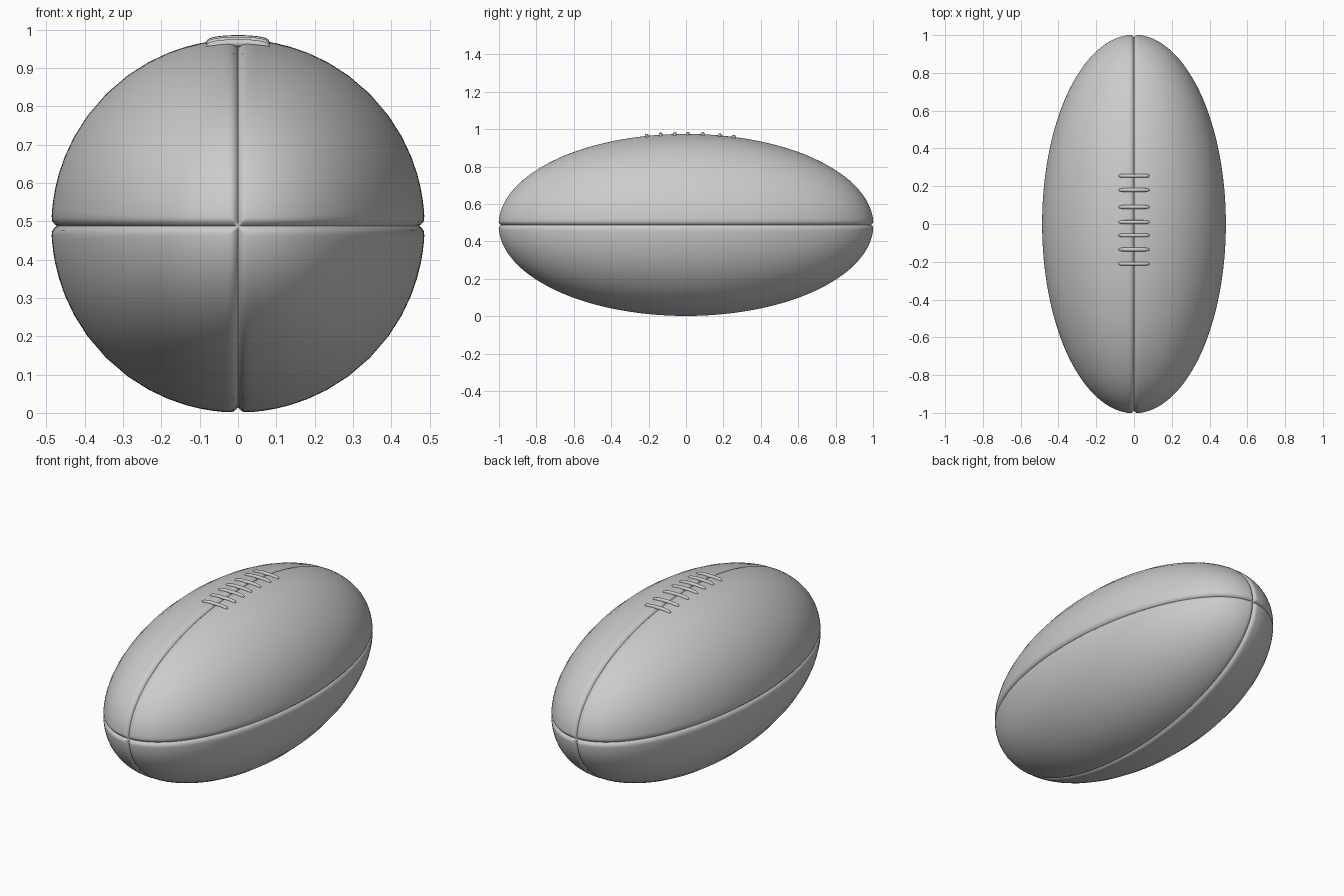
import bpy, bmesh, math
from mathutils import Vector

RADIUS, HALF_LENGTH, CENTRE_Z = 0.487, 1.003, 0.488
SEAM_WIDTH, SEAM_DEPTH = 0.02, 0.014

cube = bpy.data.objects.get("Cube")
if cube:
    bpy.data.objects.remove(cube, do_unlink=True)

grey = bpy.data.materials.new("light_grey")
grey.use_nodes = True
grey.diffuse_color = (0.6, 0.6, 0.6, 1)
grey.node_tree.nodes["Principled BSDF"].inputs["Base Color"].default_value = grey.diffuse_color


def shaped_sphere(name, segments, rings, shape):
    """Unit sphere whose vertices are moved by a shaping function."""
    bm = bmesh.new()
    bmesh.ops.create_uvsphere(bm, u_segments=segments, v_segments=rings, radius=1)
    for v in bm.verts:
        v.co = shape(v.co.copy())
    bmesh.ops.recalc_face_normals(bm, faces=bm.faces)
    for f in bm.faces:
        f.smooth = True
    mesh = bpy.data.meshes.new(name)
    bm.to_mesh(mesh)
    bm.free()
    mesh.materials.append(grey)
    obj = bpy.data.objects.new(name, mesh)
    bpy.context.collection.objects.link(obj)
    return obj


def ball_shape(p):
    # Crowd the meridians towards the four seams
    quarter = math.pi / 2
    angle = math.atan2(p.y, p.x)
    seam = round(angle / quarter) * quarter
    d = (angle - seam) / (quarter / 2)
    angle = seam + math.copysign(abs(d) ** 2.5, d) * quarter / 2
    r = math.hypot(p.x, p.y) * RADIUS
    x, y, z = r * math.cos(angle), p.z * HALF_LENGTH, r * math.sin(angle)
    # Press the seams in along the surface normal
    normal = Vector((x / RADIUS ** 2, y / HALF_LENGTH ** 2, z / RADIUS ** 2)).normalized()
    near = max(0, 1 - min(abs(x), abs(z)) / SEAM_WIDTH)
    return Vector((x, y, z)) - normal * SEAM_DEPTH * near ** 2


ball = shaped_sphere("ball", 96, 128, ball_shape)
ball.location.z = CENTRE_Z


# Round-ended lace bars that follow the curve of the ball
def lace_shape(y):
    ring = RADIUS * math.sqrt(1 - (y / HALF_LENGTH) ** 2)

    def shape(p):
        u = max(-1, min(1, p.z))
        across = math.sqrt(max(0, 1 - u * u))
        k = 0.01 * math.sqrt(max(0, 1 - u ** 8)) / across if across > 1e-4 else 0
        x = 0.082 * u
        surface = math.sqrt(ring ** 2 - x ** 2)
        return Vector((x, y + p.x * k, CENTRE_Z + surface + 0.001 + p.y * k))
    return shape


for i, y in enumerate((-0.21, -0.135, -0.06, 0.01, 0.09, 0.18, 0.255)):
    shaped_sphere(f"lace_{i + 1}", 16, 28, lace_shape(y))
